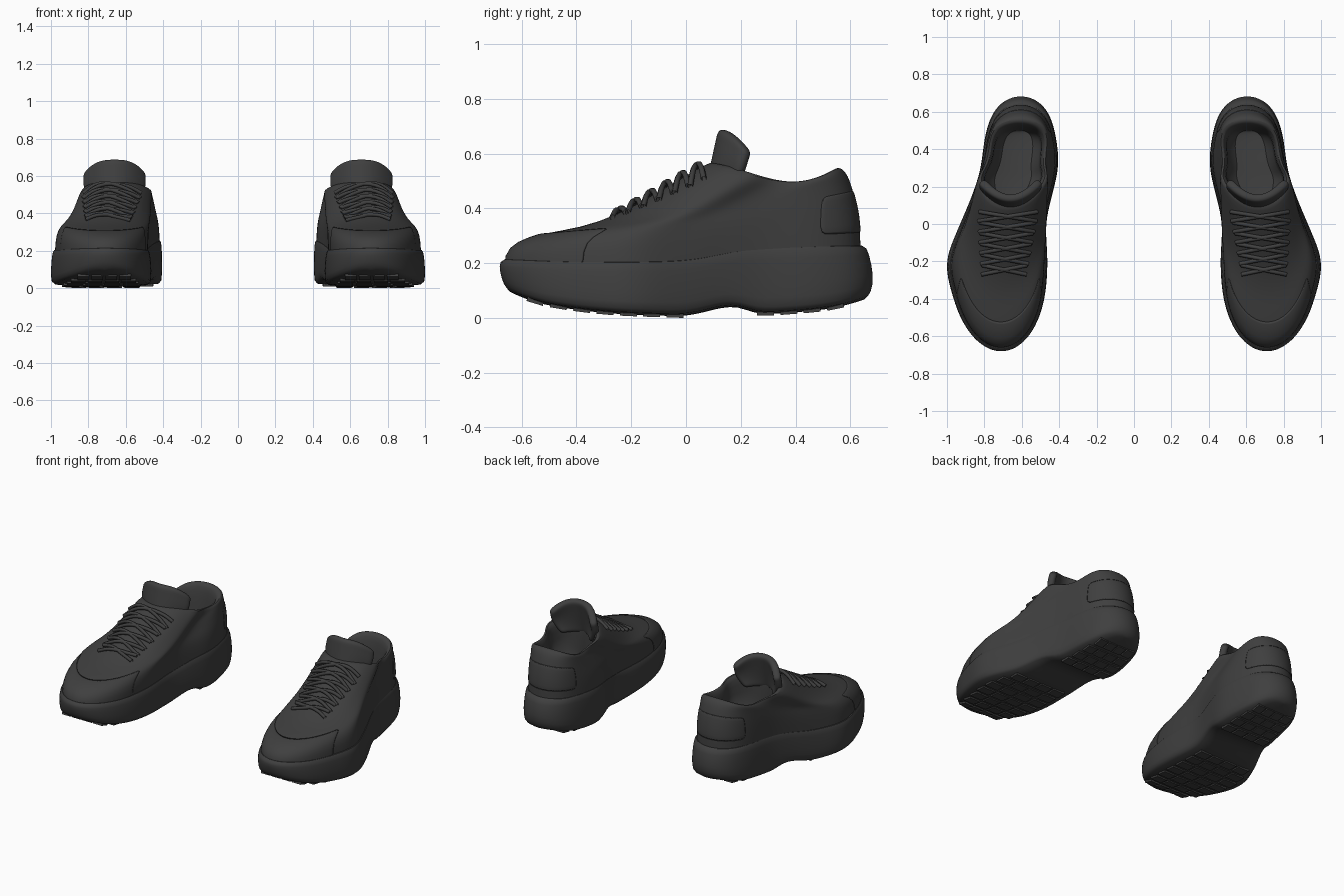
import bpy, bmesh, math
from mathutils import Matrix, Vector
from mathutils.bvhtree import BVHTree

cube = bpy.data.objects.get("Cube")
if cube:
    bpy.data.objects.remove(cube, do_unlink=True)

mat = bpy.data.materials.new("charcoal")
mat.use_nodes = True
colour = (0.05, 0.05, 0.05, 1)
mat.diffuse_color = colour
mat.node_tree.nodes["Principled BSDF"].inputs["Base Color"].default_value = colour

M = 32  # steps from toe to heel along one side


def curve(points):
    """Smooth function through a few (y, value) points."""
    def f(y):
        n = len(points)
        y = min(max(y, points[0][0]), points[-1][0])
        k = next(i for i in range(n - 1) if y <= points[i + 1][0])
        (x0, v0), (x1, v1) = points[k], points[k + 1]

        def slope(i):
            a, b = points[max(i - 1, 0)], points[min(i + 1, n - 1)]
            return (b[1] - a[1]) / (b[0] - a[0])
        h = x1 - x0
        t = (y - x0) / h
        return ((2*t**3 - 3*t**2 + 1) * v0 + (t**3 - 2*t**2 + t) * h * slope(k)
                + (3*t**2 - 2*t**3) * v1 + (t**3 - t**2) * h * slope(k + 1))
    return f


# Plan shape of the foot and the height of the sole edges
width = curve([(-.68, .25), (-.4, .266), (-.2, .272), (0, .23), (.15, .215),
               (.3, .214), (.5, .224), (.68, .25)])
centre = curve([(-.68, .71), (-.4, .722), (-.2, .732), (0, .70), (.15, .653),
                (.3, .613), (.5, .607), (.68, .605)])
top_centre = curve([(-.68, .715), (-.1, .685), (.15, .662), (.4, .622), (.68, .6)])
under = curve([(-.68, .115), (-.6, .075), (-.5, .045), (-.3, .018), (-.1, .008), (.02, .008),
               (.1, .03), (.18, .045), (.24, .016), (.4, .02), (.55, .038), (.68, .075)])
seam = curve([(-.68, .22), (-.4, .21), (0, .215), (.2, .25), (.45, .265), (.68, .27)])


def half_width(y):
    t = min(abs(y) / .68, 1)
    return width(y) * math.sqrt(1 - t**3.5)


def ring(yf, yb, wf, wb, lean, height):
    """Closed outline squeezed between toe position yf and heel position yb."""
    pts = []
    for j in range(2 * M):
        i, side = (j, 1) if j <= M else (2 * M - j, -1)
        f = .5 - .5 * math.cos(math.pi * i / M)
        y = yf + (yb - yf) * f
        c = centre(y) * (1 - lean) + top_centre(y) * lean
        x = c + side * half_width(-.68 + 1.36 * f) * (wf + (wb - wf) * f)
        pts.append(Vector((x, y, height(y, f))))
    return pts


def finish(name, bm, subdiv=0, thickness=0):
    """Turn a bmesh into a smooth part, mirrored for the other shoe."""
    bmesh.ops.recalc_face_normals(bm, faces=bm.faces)
    me = bpy.data.meshes.new(name)
    bm.to_mesh(me)
    bm.free()
    me.materials.append(mat)
    ob = bpy.data.objects.new(name, me)
    bpy.context.collection.objects.link(ob)
    bpy.ops.object.select_all(action="DESELECT")
    ob.select_set(True)
    bpy.context.view_layer.objects.active = ob
    bpy.ops.object.shade_smooth_by_angle(angle=math.radians(50))
    if thickness:
        s = ob.modifiers.new("thickness", "SOLIDIFY")
        s.thickness, s.offset = thickness, 0
    if subdiv:
        s = ob.modifiers.new("smooth", "SUBSURF")
        s.levels = s.render_levels = subdiv
    ob.modifiers.new("pair", "MIRROR").use_mirror_merge = False


def loft(rings, cap_first=False, cap_last=False):
    bm = bmesh.new()
    rows = [[bm.verts.new(p) for p in r] for r in rings]
    n = 2 * M
    for a, b in zip(rows, rows[1:]):
        for j in range(n):
            k = (j + 1) % n
            bm.faces.new((a[j], a[k], b[k], b[j]))
    for row, wanted in ((rows[0], cap_first), (rows[-1], cap_last)):
        if wanted:  # strips from side to side follow the bent surface
            for i in range(M):
                quad = [row[i], row[i + 1], row[n - i - 1], row[(n - i) % n]]
                bm.faces.new(list(dict.fromkeys(quad)))
    return bm


# Thick midsole with toe spring and arch
sole = [ring(-.645, .65, .93, .92, 0, lambda y, f: under(y)),
        ring(-.668, .678, .99, .98, 0, lambda y, f: under(y) + .015),
        ring(-.677, .688, 1.005, 1, 0, lambda y, f: .6 * under(y) + .4 * seam(y)),
        ring(-.684, .668, .965, .995, 0, lambda y, f: seam(y) - .03),
        ring(-.675, .655, .93, .975, 0, lambda y, f: seam(y)),
        ring(-.6, .58, .84, .86, 0, lambda y, f: seam(y) - .005)]
finish("midsole", loft(sole, cap_first=True), 1)

# Upper: toe front, front height, heel back, back height, widths, lean, saddle
levels = [(-.66, .15, .64, .2, .9, .96, 0, 0),
          (-.665, .232, .637, .31, .9, .965, .1, 0),
          (-.62, .278, .632, .37, .87, .95, .25, 0),
          (-.52, .31, .622, .42, .82, .93, .45, .01),
          (-.39, .328, .61, .465, .77, .9, .65, .015),
          (-.25, .375, .597, .505, .72, .87, .85, .02),
          (-.12, .45, .587, .525, .68, .85, 1, .035),
          (0, .52, .575, .54, .66, .83, 1, .05),
          (.08, .565, .56, .55, .63, .79, 1, .056),
          (.1, .57, .54, .545, .58, .72, 1, .056),
          (.115, .545, .525, .515, .53, .64, 1, .052),
          (.12, .45, .51, .4, .51, .62, 1, .02),
          (.11, .29, .5, .28, .5, .61, 1, 0)]


def upper_ring(yf, zf, yb, zb, wf, wb, lean, dip):
    return ring(yf, yb, wf, wb, lean, lambda y, f:
                zf + (zb - zf) * f - dip * math.sin(math.pi * f**1.5))


upper = [upper_ring(*lv) for lv in levels]
bm = loft(upper, cap_last=True)
surface = BVHTree.FromBMesh(bm)
finish("upper", bm, 1)


# Overlays: thin panels that hug the toe and the heel
def overlay(name, first, last, columns):
    bm = bmesh.new()
    rows = [[bm.verts.new(upper[r][j % (2 * M)]) for j in columns]
            for r in range(first, last + 1)]
    for a, b in zip(rows, rows[1:]):
        for j in range(len(a) - 1):
            bm.faces.new((a[j], a[j + 1], b[j + 1], b[j]))
    finish(name, bm, 1, .006)


overlay("toe_cap", 0, 3, range(-10, 11))
overlay("heel_counter", 1, 4, range(M - 7, M + 8))

# Padded tongue wrapping the ankle
bm = bmesh.new()
U, V = 12, 6
grid = []
for j in range(V + 1):
    v = j / V
    row = []
    for i in range(U + 1):
        u = 2 * i / U - 1
        x = .66 + u * (.11 + .05 * math.sin(math.pi * min(v * .75, .6)))
        y = .09 + .05 * v + .095 * u * u
        z = .46 + (.228 - .08 * abs(u)**3) * v
        row.append(bm.verts.new((x, y, z)))
    grid.append(row)
for a, b in zip(grid, grid[1:]):
    for i in range(U):
        bm.faces.new((a[i], a[i + 1], b[i + 1], b[i]))
finish("tongue", bm, 2, .046)

# Crossed laces laid over the throat
data = bpy.data.curves.new("laces", "CURVE")
data.dimensions = "3D"
data.bevel_depth, data.bevel_resolution = .011, 1
data.resolution_u = 3
ROWS, STEPS = 6, 8
for r in range(ROWS):
    y0 = -.27 + .285 * r / (ROWS - 1)
    reach = .12 + .035 * r / (ROWS - 1)
    for side in (-1, 1):
        path = []
        for s in range(STEPS + 1):
            u = 2 * s / STEPS - 1
            y = y0 + .05 * (s / STEPS)
            x = top_centre(y) + side * u * reach
            hit = surface.ray_cast(Vector((x, y, 2)), Vector((0, 0, -1)))[0]
            lift = .01 + .006 * side * math.sin(math.pi * u) + .006 * (1 - u * u)
            path.append((x, y, hit.z + lift))
        sp = data.splines.new("NURBS")
        sp.points.add(STEPS)
        sp.use_endpoint_u = True
        sp.order_u = 3
        for p, co in zip(sp.points, path):
            p.co = (*co, 1)
data.materials.append(mat)
laces = bpy.data.objects.new("laces", data)
bpy.context.collection.objects.link(laces)
laces.modifiers.new("pair", "MIRROR").use_mirror_merge = False

# Tread lugs under the forefoot and the heel
bm = bmesh.new()
rows = [-.55 + .085 * k for k in range(7)] + [.29 + .085 * k for k in range(4)]
for y in rows:
    tilt = math.atan((under(y + .03) - under(y - .03)) / .06)
    hw = half_width(y) * .8
    for k in range(4):
        x = centre(y) + hw * (k - 1.5) / 2
        m = (Matrix.Translation((x, y, under(y) + .005)) @ Matrix.Rotation(tilt, 4, "X")
             @ Matrix.Diagonal((hw * .42, .062, .02, 1)))
        bmesh.ops.create_cube(bm, size=1, matrix=m)
finish("tread_lugs", bm)
